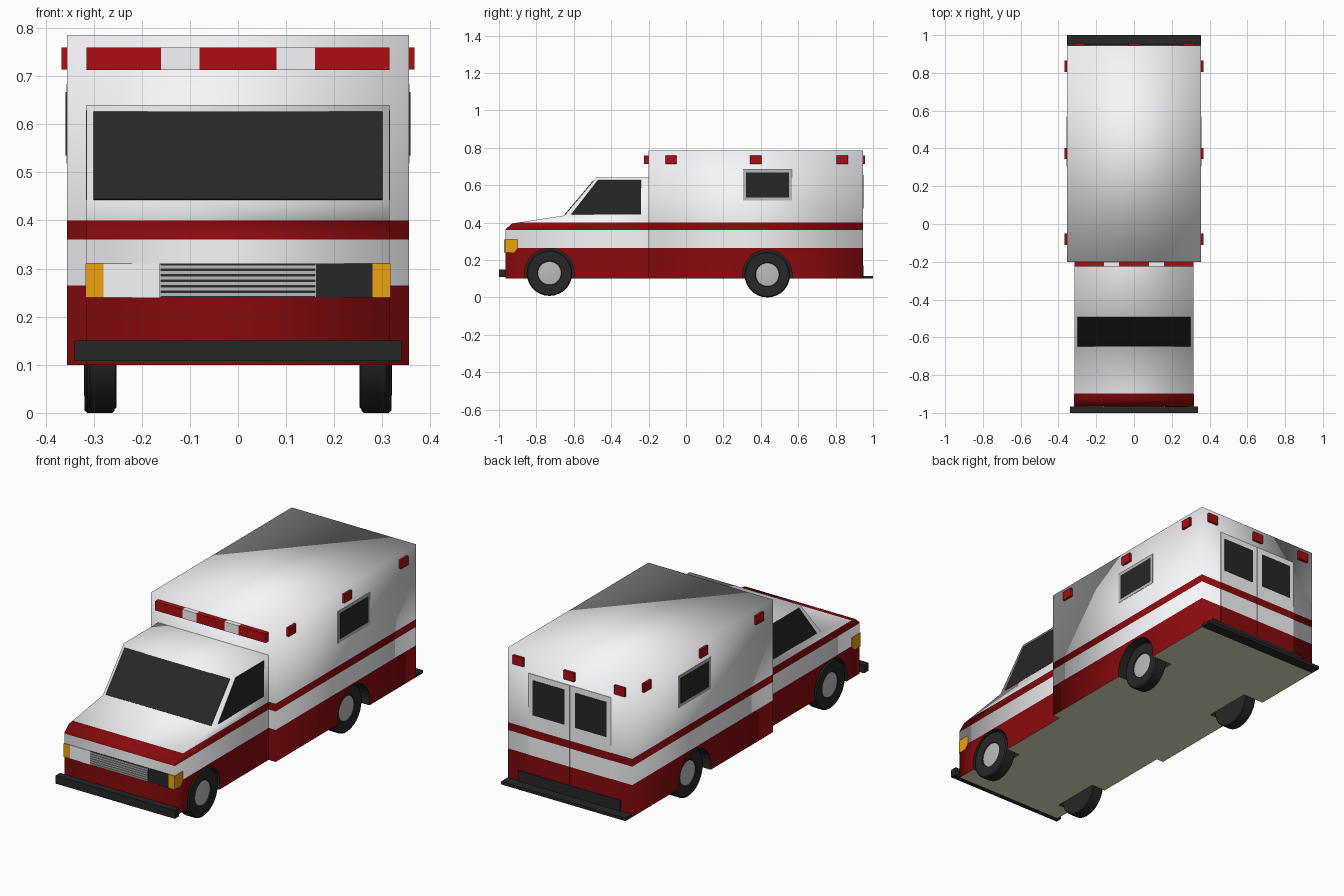
import bpy, bmesh, math
from mathutils import Vector

if "Cube" in bpy.data.objects:
    bpy.data.objects.remove(bpy.data.objects["Cube"])


def material(name, rgb):
    m = bpy.data.materials.new(name)
    m.diffuse_color = (*rgb, 1)
    m.use_nodes = True
    m.node_tree.nodes["Principled BSDF"].inputs["Base Color"].default_value = m.diffuse_color
    return m


WHITE = material("white", (0.93, 0.93, 0.97))
RED = material("red", (0.25, 0.003, 0.004))
BLACK = material("black", (0.02, 0.02, 0.02))
GLASS = material("glass", (0.02, 0.02, 0.02))
FLOOR = material("floor", (0.78, 0.76, 0.57))
AMBER = material("amber", (0.85, 0.36, 0.005))
GREY = material("grey", (0.5, 0.5, 0.5))
LAMP = material("lamp_red", (0.42, 0.004, 0.006))

ARCH_R = 0.132
AXLES = [("front", -0.73, 0.13, 0.0), ("rear", 0.435, 0.122, 0.005)]


def add_object(name, bm, mat=None, mirror=False):
    bmesh.ops.recalc_face_normals(bm, faces=bm.faces)
    me = bpy.data.meshes.new(name)
    bm.to_mesh(me)
    bm.free()
    ob = bpy.data.objects.new(name, me)
    bpy.context.collection.objects.link(ob)
    if mat:
        me.materials.append(mat)
    if mirror:
        ob.modifiers.new("mirror", 'MIRROR')
    return ob


def prism(name, pts, x0, x1, mat=None, mirror=False):
    """Extrude a (y, z) profile from x0 to x1."""
    bm = bmesh.new()
    f = bm.faces.new([bm.verts.new((x0, y, z)) for y, z in pts])
    ext = bmesh.ops.extrude_face_region(bm, geom=[f])["geom"]
    bmesh.ops.translate(bm, vec=(x1 - x0, 0, 0),
                        verts=[g for g in ext if isinstance(g, bmesh.types.BMVert)])
    return add_object(name, bm, mat, mirror)


def box(name, x, y, z, mat=None, mirror=False):
    pts = [(y[0], z[0]), (y[1], z[0]), (y[1], z[1]), (y[0], z[1])]
    return prism(name, pts, x[0], x[1], mat, mirror)


def lathe(profile, y, z, seg=28):
    """Spin an (x, radius) profile about a sideways axle."""
    bm = bmesh.new()
    vs = [bm.verts.new((px, y, z + r)) for px, r in profile]
    es = [bm.edges.new(p) for p in zip(vs, vs[1:])]
    bmesh.ops.spin(bm, geom=vs + es, cent=(0, y, z), axis=(1, 0, 0),
                   angle=2 * math.pi, steps=seg)
    bmesh.ops.remove_doubles(bm, verts=bm.verts, dist=1e-5)
    return bm


def cut_arch(ob, y, z):
    """Subtract left and right wheel arches."""
    bm = lathe([(0.235, 0), (0.235, ARCH_R), (0.45, ARCH_R), (0.45, 0)], y, z)
    cutter = add_object("arch_cutter", bm, None, True)
    cutter.hide_render = True
    mod = ob.modifiers.new("arch", 'BOOLEAN')
    mod.operation, mod.solver, mod.object = 'DIFFERENCE', 'EXACT', cutter
    bpy.context.view_layer.update()
    me = bpy.data.meshes.new_from_object(
        ob.evaluated_get(bpy.context.evaluated_depsgraph_get()))
    ob.modifiers.clear()
    ob.data = me
    bpy.data.objects.remove(cutter)


def paint_bands(ob, smooth=False):
    """Split the mesh at the stripe heights and colour each band."""
    ob.data.materials.clear()
    for m in (WHITE, RED, FLOOR, BLACK):
        ob.data.materials.append(m)
    bm = bmesh.new()
    bm.from_mesh(ob.data)
    for h in (0.265, 0.36, 0.40):
        bmesh.ops.bisect_plane(bm, geom=bm.verts[:] + bm.edges[:] + bm.faces[:],
                               plane_co=(0, 0, h), plane_no=(0, 0, 1))
    bm.normal_update()
    for f in bm.faces:
        z = f.calc_center_bounds().z
        f.smooth = smooth
        f.material_index = 1 if z < 0.265 or 0.36 < z < 0.40 else 0
        if f.normal.z < -0.9 and z < 0.101:
            f.material_index = 2
        for _, ay, az, _ in AXLES:
            if all(math.hypot(v.co.y - ay, v.co.z - az) < ARCH_R + 0.002 for v in f.verts):
                f.material_index = 3
    # Soft body corners, crisp floor, arch and cab-joint edges
    for e in bm.edges:
        if any(f.material_index > 1 for f in e.link_faces):
            e.smooth = False
        if ob.name == "cab" and all(v.co.y > -0.201 for v in e.verts):
            e.smooth = False
    bm.to_mesh(ob.data)
    bm.free()


# Cab and rear compartment
cab = prism("cab", [(-0.965, 0.1), (-0.965, 0.365), (-0.93, 0.395), (-0.65, 0.438),
                    (-0.48, 0.64), (-0.2, 0.64), (-0.2, 0.1)], -0.315, 0.315)
body = box("rear_compartment", (-0.355, 0.355), (-0.2, 0.945), (0.1, 0.785))
for ob, (_, y, z, _) in zip((cab, body), AXLES):
    cut_arch(ob, y, z)
    paint_bands(ob, True)

# Windscreen, laid on the sloping front
a, b = Vector((-0.65, 0.438)), Vector((-0.48, 0.64))
n = Vector((-0.765, 0.644)) * 0.003
lo, hi = a.lerp(b, 0.02), a.lerp(b, 0.925)
prism("windscreen", [lo - n, lo + n, hi + n, hi - n], -0.3, 0.3, GLASS)

# Side windows
prism("cab_window", [(-0.615, 0.442), (-0.47, 0.628), (-0.24, 0.628), (-0.24, 0.442)],
      0.31, 0.3162, GLASS, True)
box("side_window_frame", (0.35, 0.3565), (0.305, 0.568), (0.518, 0.683), GREY, True)
box("side_window", (0.352, 0.358), (0.322, 0.552), (0.535, 0.667), GLASS, True)

# Rear doors with windows
door = box("rear_door", (0.001, 0.235), (0.94, 0.947), (0.15, 0.685))
paint_bands(door)
door.modifiers.new("mirror", 'MIRROR')
box("rear_door_window", (0.03, 0.21), (0.943, 0.949), (0.475, 0.655), GLASS, True)

# Rear step and front bumper
box("rear_step", (-0.355, 0.355), (0.945, 1.0), (0.1, 0.115), BLACK)
box("rear_step_riser", (-0.29, 0.29), (0.943, 0.95), (0.115, 0.17), BLACK)
box("front_bumper", (-0.34, 0.34), (-1.0, -0.965), (0.108, 0.15), BLACK)

# Grille and headlights
box("grille_back", (-0.16, 0.16), (-0.968, -0.96), (0.24, 0.31), BLACK)
for i in range(6):
    z = 0.242 + i * 0.0115
    box("grille_slat", (-0.16, 0.16), (-0.972, -0.966), (z, z + 0.008), GREY)
for s in (-0.163, 0.16):
    box("grille_side", (s, s + 0.003), (-0.972, -0.96), (0.24, 0.31), GREY)
box("left_headlight", (-0.28, -0.163), (-0.968, -0.96), (0.24, 0.31), WHITE)
box("right_headlight", (0.163, 0.28), (-0.968, -0.96), (0.24, 0.31), GLASS)
prism("turn_signal", [(-0.968, 0.24), (-0.92, 0.24), (-0.9, 0.265), (-0.9, 0.31), (-0.968, 0.31)],
      0.28, 0.3165, AMBER, True)

# Front light bar in alternating segments
edges = [-0.315, -0.16, -0.08, 0.08, 0.16, 0.315]
for i, seg in enumerate(zip(edges, edges[1:])):
    box("light_bar_segment", seg, (-0.225, -0.2), (0.712, 0.759), WHITE if i % 2 else LAMP)

# Warning lamps on the sides and the back
for y in (-0.08, 0.373, 0.835):
    box("side_lamp", (0.35, 0.367), (y - 0.03, y + 0.03), (0.714, 0.759), LAMP, True)
for x in (-0.29, 0, 0.29):
    box("rear_lamp", (x - 0.03, x + 0.03), (0.94, 0.957), (0.714, 0.759), LAMP)

# Wheels
for label, y, z, dx in AXLES:
    r = 0.122
    tyre = add_object(label + "_tyre", lathe([(px + dx, pr) for px, pr in [
        (0.252, 0), (0.252, r - 0.004), (0.256, r), (0.308, r), (0.314, r - 0.006),
        (0.3145, 0.085), (0.312, 0.065), (0.305, 0.061), (0.305, 0)]], y, z), BLACK, True)
    hub = add_object(label + "_hub", lathe([(px + dx, pr) for px, pr in [
        (0.3, 0), (0.3, 0.062), (0.308, 0.062), (0.311, 0.04), (0.311, 0)]], y, z), GREY, True)
    for ob in (tyre, hub):
        bpy.ops.object.select_all(action='DESELECT')
        ob.select_set(True)
        bpy.context.view_layer.objects.active = ob
        bpy.ops.object.shade_smooth_by_angle(angle=math.radians(35))
